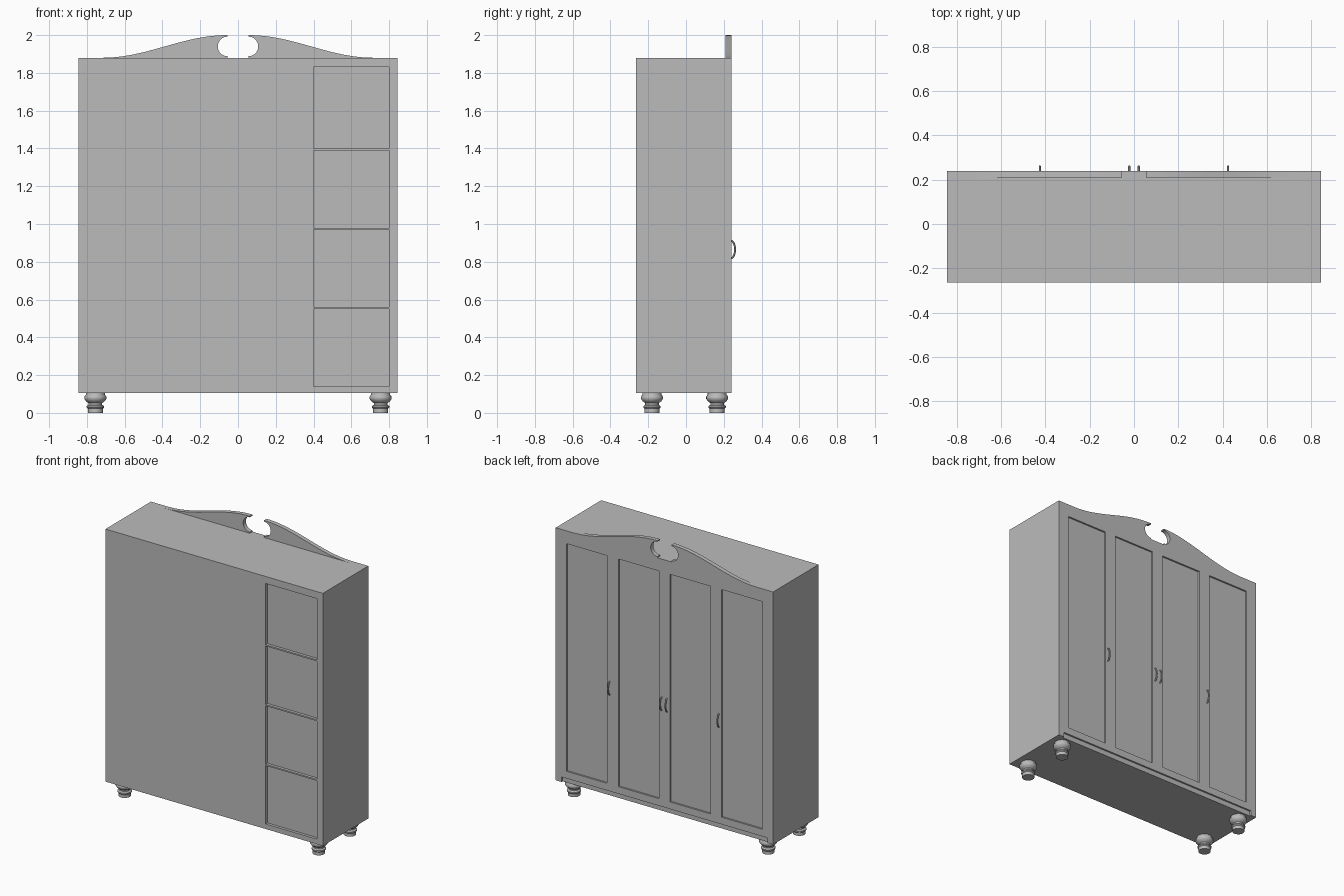
import bpy, bmesh, math
from mathutils import Matrix, Vector

if "Cube" in bpy.data.objects:
    bpy.data.objects.remove(bpy.data.objects["Cube"])

GREY = (0.5, 0.5, 0.5, 1)
mat = bpy.data.materials.new("plain grey")
mat.use_nodes = True
mat.diffuse_color = GREY
mat.node_tree.nodes["Principled BSDF"].inputs["Base Color"].default_value = GREY

W, FRONT, BACK, LOW, HIGH = 0.845, -0.265, 0.24, 0.105, 1.88


def finish(name, bm, smooth=False):
    bmesh.ops.recalc_face_normals(bm, faces=bm.faces)
    mesh = bpy.data.meshes.new(name)
    bm.to_mesh(mesh)
    bm.free()
    mesh.materials.append(mat)
    obj = bpy.data.objects.new(name, mesh)
    bpy.context.collection.objects.link(obj)
    bpy.ops.object.select_all(action="DESELECT")
    obj.select_set(True)
    bpy.context.view_layer.objects.active = obj
    if smooth:
        bpy.ops.object.shade_smooth_by_angle(angle=math.radians(40))
    return obj


def add_box(bm, x0, x1, y0, y1, z0, z1):
    size = Matrix.Diagonal((x1 - x0, y1 - y0, z1 - z0, 1))
    centre = Matrix.Translation(((x0 + x1) / 2, (y0 + y1) / 2, (z0 + z1) / 2))
    bmesh.ops.create_cube(bm, size=1, matrix=centre @ size)


# Recesses: four square panels, four tall doors and the plinth
cut = bmesh.new()
for z0, z1 in ((0.14, 0.55), (0.56, 0.97), (0.98, 1.39), (1.40, 1.83)):
    add_box(cut, 0.40, 0.80, FRONT - 0.1, FRONT + 0.02, z0, z1)
for side in (-1, 1):
    for a, b in ((0.043, 0.358), (0.445, 0.762)):
        x0, x1 = sorted((side * a, side * b))
        add_box(cut, x0, x1, BACK - 0.012, BACK + 0.1, 0.19, 1.79)
add_box(cut, -0.80, 0.80, BACK - 0.012, BACK + 0.1, LOW - 0.1, 0.14)
cutter = finish("recess_cutter", cut)
cutter.hide_render = True

# Cabinet body
bm = bmesh.new()
add_box(bm, -W, W, FRONT, BACK, LOW, HIGH)
body = finish("cabinet_body", bm)
mod = body.modifiers.new("recesses", "BOOLEAN")
mod.operation, mod.solver, mod.object = "DIFFERENCE", "EXACT", cutter
bpy.ops.object.modifier_apply(modifier=mod.name)
bpy.data.objects.remove(cutter)

# Scrolled crest halves with a round bite at the middle
for side, name in ((-1, "crest_right"), (1, "crest_left")):
    outline = [(0.055, HIGH)]
    for i in range(17):
        a = -math.pi / 2 + math.pi * i / 16
        outline.append((0.055 + 0.052 * math.sin(a + math.pi / 2), 1.94 - 0.052 * math.cos(a + math.pi / 2)))
    for i in range(25):
        t = i / 24
        outline.append((0.055 + 0.665 * t, HIGH + 0.06 * (1 + math.cos(math.pi * t))))
    bm = bmesh.new()
    face = bm.faces.new([bm.verts.new((side * x, 0.21, z)) for x, z in outline])
    ext = bmesh.ops.extrude_face_region(bm, geom=[face])
    bmesh.ops.translate(bm, vec=(0, BACK - 0.21, 0),
                        verts=[v for v in ext["geom"] if isinstance(v, bmesh.types.BMVert)])
    finish(name, bm, smooth=True)

# Turned feet
PROFILE = [(0, 0), (0.040, 0), (0.040, 0.022), (0.046, 0.028), (0.046, 0.036),
           (0.036, 0.043), (0.036, 0.052), (0.050, 0.062), (0.058, 0.074),
           (0.058, 0.086), (0.050, 0.097), (0.050, LOW)]
for x, across in ((-0.755, "right"), (0.755, "left")):
    for y, along in ((-0.18, "front"), (0.165, "back")):
        bm = bmesh.new()
        verts = [bm.verts.new((r, 0, z)) for r, z in PROFILE]
        edges = [bm.edges.new(pair) for pair in zip(verts, verts[1:])]
        bmesh.ops.spin(bm, geom=verts + edges, cent=(0, 0, 0), axis=(0, 0, 1),
                       angle=math.tau, steps=24)
        bmesh.ops.remove_doubles(bm, verts=bm.verts, dist=0.0001)
        bmesh.ops.translate(bm, verts=bm.verts, vec=(x, y, 0))
        finish(f"foot_{along}_{across}", bm, smooth=True)

# Bowed door handles
for i, x in enumerate((-0.425, -0.021, 0.021, 0.425)):
    bm = bmesh.new()
    rings = []
    for k in range(13):
        a = math.pi * k / 12
        centre = Vector((x, BACK - 0.004 + 0.024 * math.sin(a), 0.865 - 0.047 * math.cos(a)))
        out = Vector((0, math.sin(a) * 0.047, -math.cos(a) * 0.024)).normalized()
        rings.append([bm.verts.new(centre + 0.005 * (out * math.cos(b) + Vector((math.sin(b), 0, 0))))
                      for b in (math.tau * j / 8 for j in range(8))])
    for r, s in zip(rings, rings[1:]):
        for j in range(8):
            n = (j + 1) % 8
            bm.faces.new((r[j], r[n], s[n], s[j]))
    bm.faces.new(rings[0])
    bm.faces.new(rings[-1])
    finish(f"door_handle_{i + 1}", bm, smooth=True)
